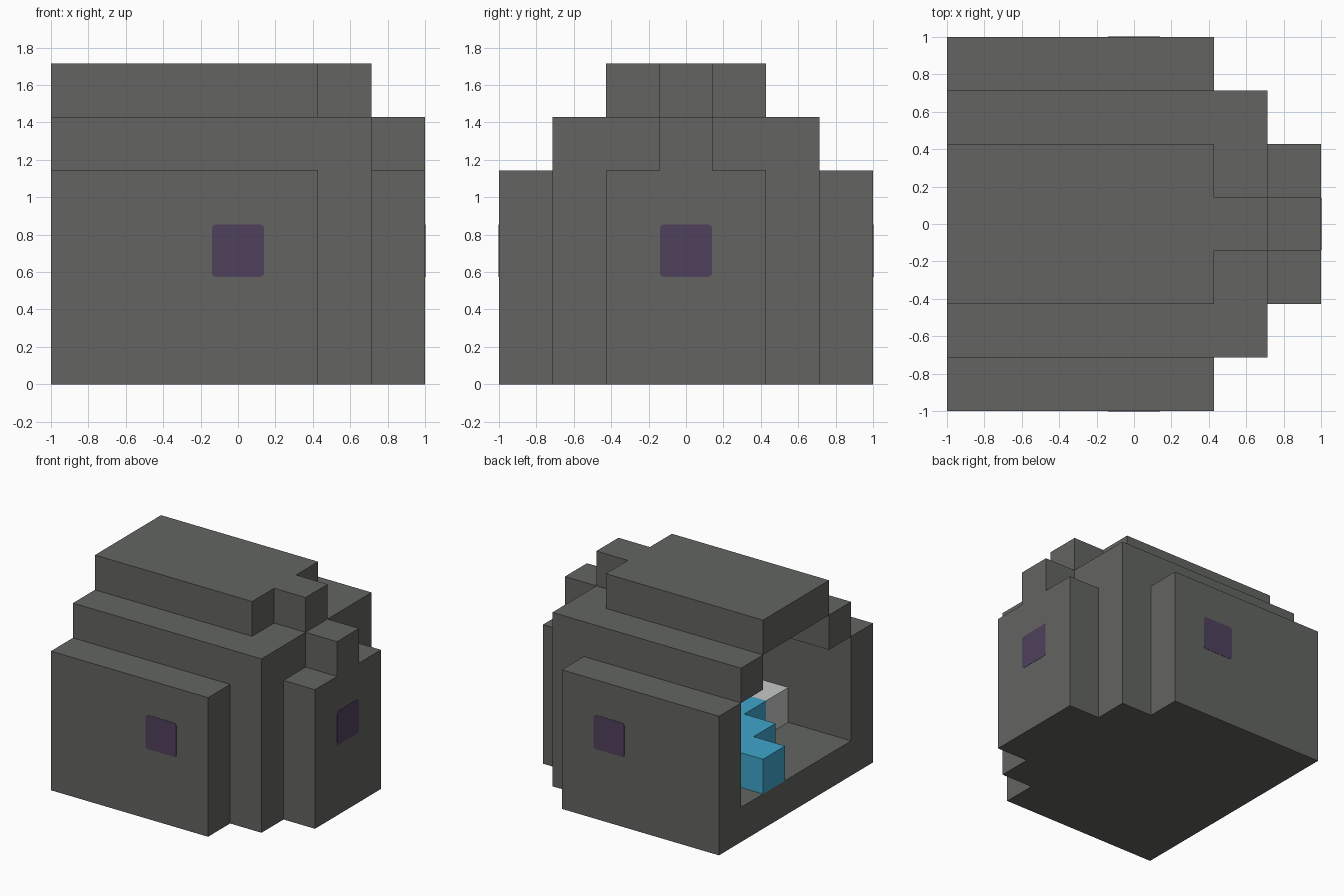
import bpy
import bmesh
from itertools import product
from mathutils import Vector

U = 2 / 7  # edge length of one building block

cube = bpy.data.objects.get("Cube")
if cube:
    bpy.data.objects.remove(cube, do_unlink=True)


def material(name, rgb):
    mat = bpy.data.materials.new(name)
    mat.use_nodes = True
    mat.diffuse_color = (*rgb, 1)
    bsdf = next(n for n in mat.node_tree.nodes if n.type == "BSDF_PRINCIPLED")
    bsdf.inputs["Base Color"].default_value = (*rgb, 1)
    return mat


STONE = material("stone grey", (0.125, 0.13, 0.12))
PURPLE = material("window purple", (0.08, 0.052, 0.108))
BLUE = material("bed blue", (0.05, 0.38, 0.6))
WHITE = material("pillow white", (0.57, 0.58, 0.58))


def add_object(name, bm, mat):
    mesh = bpy.data.meshes.new(name)
    bm.to_mesh(mesh)
    bm.free()
    mesh.materials.append(mat)
    obj = bpy.data.objects.new(name, mesh)
    bpy.context.collection.objects.link(obj)
    return obj


def inside(cell, boxes):
    return any(all(lo <= c < hi for c, (lo, hi) in zip(cell, box)) for box in boxes)


def block_object(name, mat, solid, hollow=()):
    """Join blocks into one skin: solid boxes minus hollow boxes, in block units."""
    filled = {c for c in product(range(7), repeat=3)
              if inside(c, solid) and not inside(c, hollow)}
    bm = bmesh.new()
    for cell in filled:
        for axis, side in product(range(3), (0, 1)):
            step = list(cell)
            step[axis] += 2 * side - 1
            if tuple(step) in filled:
                continue
            ring = []
            for p, q in ((0, 0), (1, 0), (1, 1), (0, 1)):
                corner = Vector(cell)
                corner[axis] += side
                corner[(axis + 1) % 3] += p
                corner[(axis + 2) % 3] += q
                ring.append(bm.verts.new(corner * U - Vector((1, 1, 0))))
            bm.faces.new(ring if side else ring[::-1])
    bmesh.ops.remove_doubles(bm, verts=bm.verts, dist=0.001)
    bmesh.ops.dissolve_limit(bm, angle_limit=0.01, verts=bm.verts, edges=bm.edges)
    return add_object(name, bm, mat)


# Stepped dome shell, open on the -x side
dome = [
    ((0, 5), (0, 7), (0, 4)),
    ((0, 6), (1, 6), (0, 5)),
    ((0, 7), (2, 5), (0, 4)),
    ((0, 7), (3, 4), (0, 5)),
    ((0, 5), (2, 5), (0, 6)),
    ((0, 6), (3, 4), (0, 6)),
]
room = [
    ((0, 5), (1, 6), (1, 4)),
    ((0, 6), (2, 5), (1, 4)),
    ((0, 5), (2, 5), (4, 5)),
    ((0, 6), (3, 4), (4, 5)),
]
block_object("dome_shell", STONE, dome, room)

# Stepped bed with a pillow on the floor inside
block_object("bed", BLUE, [((2 - n, 3), (2 + n, 3 + n), (1, 2)) for n in range(3)])
block_object("pillow", WHITE, [((2, 3), (1, 2), (1, 2))])


# Windows set through the three closed walls, with rounded corners
def window(name, center, axis):
    size = Vector((0.98 * U,) * 3)
    size[axis] = U + 0.004
    bm = bmesh.new()
    bmesh.ops.create_cube(bm, size=1)
    bmesh.ops.scale(bm, vec=size, verts=bm.verts)
    along = [e for e in bm.edges
             if abs(e.verts[0].co[axis] - e.verts[1].co[axis]) > 0.1]
    bmesh.ops.bevel(bm, geom=along, offset=0.022, segments=3, profile=0.5,
                    affect="EDGES")
    obj = add_object(name, bm, PURPLE)
    obj.location = center


window("front_window", (0, -3 * U, 2.5 * U), 1)
window("back_window", (0, 3 * U, 2.5 * U), 1)
window("left_window", (3 * U, 0, 2.5 * U), 0)
